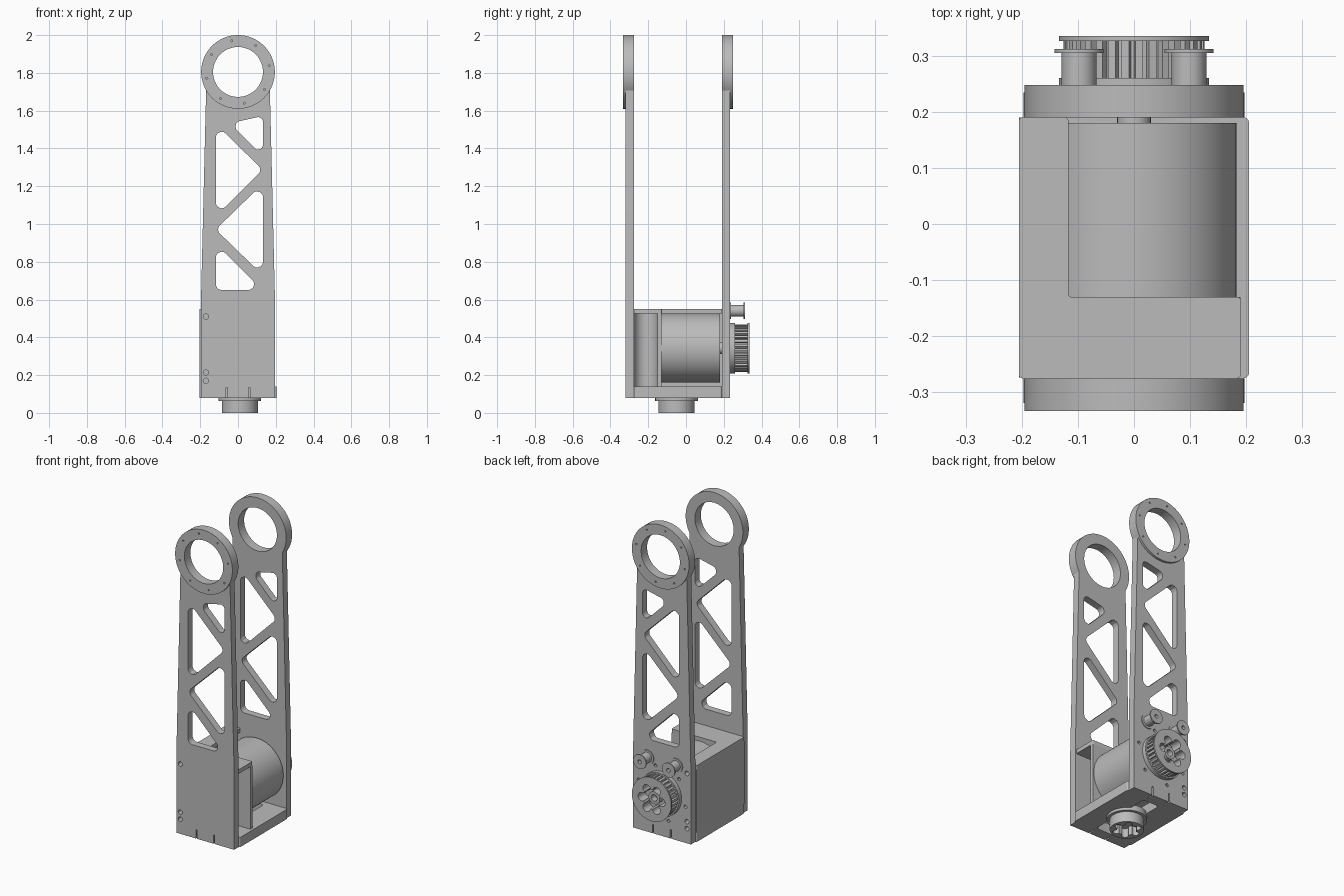
import bpy, bmesh
from math import sin, cos, pi, radians
from mathutils import Vector

old = bpy.data.objects.get("Cube")
if old:
    bpy.data.objects.remove(old, do_unlink=True)

metal = bpy.data.materials.new("plain grey metal")
metal.use_nodes = True
metal.diffuse_color = (0.5, 0.5, 0.5, 1)
metal.node_tree.nodes["Principled BSDF"].inputs["Base Color"].default_value = (0.5, 0.5, 0.5, 1)

PLACE = {"x": lambda a, b, t: (t, a, b),
         "y": lambda a, b, t: (a, t, b),
         "z": lambda a, b, t: (a, b, t)}


# ---- profile helpers: every profile is a list of 2D points ----
def circle(u, v, r, n=64):
    return [(u + r * cos(2 * pi * i / n), v + r * sin(2 * pi * i / n)) for i in range(n)]


def rect(u0, u1, v0, v1):
    return [(u0, v0), (u1, v0), (u1, v1), (u0, v1)]


def rounded(points, r, steps=7):
    out = []
    for i, p in enumerate(points):
        p = Vector(p)
        a = (Vector(points[i - 1]) - p).normalized()
        b = (Vector(points[(i + 1) % len(points)]) - p).normalized()
        half = a.angle(b) / 2
        centre = p + (a + b).normalized() * r / sin(half)
        reach = r * cos(half) / sin(half)
        start, end = p + a * reach - centre, p + b * reach - centre
        for k in range(steps + 1):
            out.append(tuple(centre + start.lerp(end, k / steps).normalized() * r))
    return out


def around(u, v, ring, r, count, n=16, turn=0.0):
    return [circle(u + ring * cos(turn + 2 * pi * i / count),
                   v + ring * sin(turn + 2 * pi * i / count), r, n) for i in range(count)]


# ---- solid helpers ----
def solid(name, axis, *layers):
    """Each layer is (profile, start, end) extruded along the axis."""
    bm = bmesh.new()
    for profile, lo, hi in layers:
        place = PLACE[axis]
        low = [bm.verts.new(place(a, b, lo)) for a, b in profile]
        high = [bm.verts.new(place(a, b, hi)) for a, b in profile]
        bm.faces.new(low)
        bm.faces.new(high[::-1])
        for i in range(len(low)):
            j = (i + 1) % len(low)
            bm.faces.new((low[i], high[i], high[j], low[j]))
    bmesh.ops.recalc_face_normals(bm, faces=bm.faces)
    mesh = bpy.data.meshes.new(name)
    bm.to_mesh(mesh)
    bm.free()
    mesh.materials.append(metal)
    obj = bpy.data.objects.new(name, mesh)
    bpy.context.collection.objects.link(obj)
    return obj


def combine(obj, tool, operation="DIFFERENCE"):
    """Bake a boolean and throw the tool away."""
    tool.hide_render = True
    mod = obj.modifiers.new("shape", "BOOLEAN")
    mod.operation, mod.solver, mod.object = operation, "EXACT", tool
    graph = bpy.context.evaluated_depsgraph_get()
    mesh = bpy.data.meshes.new_from_object(obj.evaluated_get(graph))
    obj.modifiers.clear()
    obj.data = mesh
    bpy.data.objects.remove(tool, do_unlink=True)


def cut(obj, axis, profiles, lo, hi):
    for profile in profiles:
        combine(obj, solid("cutter", axis, (profile, lo, hi)))


# ---- two tall side plates with ring heads and truss windows ----
RING_Z = 1.805
plate_shape = [(-0.197, 0.08), (0.197, 0.08), (0.197, 0.55), (0.168, 1.74), (-0.168, 1.74), (-0.197, 0.55)]
windows = [
    rounded([(-0.012, 1.54), (-0.012, 1.502), (0.132, 1.358), (0.132, 1.572)], 0.025),
    rounded([(-0.117, 1.53), (-0.117, 1.04), (0.13, 1.287)], 0.03),
    rounded([(0.132, 1.214), (0.132, 0.728), (-0.118, 0.971)], 0.03),
    rounded([(-0.117, 0.896), (-0.117, 0.651), (0.128, 0.651)], 0.03),
]
screw_holes = [circle(-0.17, z, 0.014, 16) for z in (0.17, 0.214, 0.51)]
slots = [rect(x - 0.004, x + 0.004, 0.07, 0.135) for x in (-0.06, 0.06)]


def side_plate(name, inner, out):
    plate = solid(name, "y", (plate_shape, inner, inner + out * 0.044))
    head = solid("head", "y", (circle(0, RING_Z, 0.195, 96), inner, inner + out * 0.058))
    combine(plate, head, "UNION")
    through = windows + screw_holes + slots + [circle(0, RING_Z, 0.132, 96)]
    cut(plate, "y", through, inner - 0.1, inner + 0.1)
    cut(plate, "y", around(0, RING_Z, 0.168, 0.005, 8, 8, 0.2), inner + out * 0.05, inner + out * 0.1)
    return plate


side_plate("front_plate", -0.275, -1)
back = side_plate("back_plate", 0.19, 1)
cut(back, "y", around(0, 0.343, 0.165, 0.01, 6, 12, 0.25), 0.1, 0.3)

# ---- motor case: floor, wall, notched lid and hollowed front block ----
floor = solid("case_floor", "z", (rounded(rect(-0.205, 0.205, -0.275, 0.19), 0.01), 0.08, 0.14))
cut(floor, "z", [rounded(rect(-0.045, 0.065, -0.25, 0.16), 0.02)], 0, 0.2)
solid("case_wall", "z", (rect(-0.205, -0.187, -0.274, 0.19), 0.14, 0.525))
lid = [(-0.205, -0.275), (0.19, -0.275), (0.19, -0.13), (-0.117, -0.13), (-0.117, 0.19), (-0.205, 0.19)]
solid("case_lid", "z", (rounded(lid, 0.006, 4), 0.525, 0.55))
hollow = [(-0.05 - 0.0625 * sin(pi * i / 24), -0.2125 + 0.0625 * cos(pi * i / 24)) for i in range(25)]
solid("case_front_block", "z",
      ([(-0.187, -0.275), (-0.187, -0.13), (0.19, -0.13), (0.19, -0.15)] + hollow, 0.14, 0.525))

# ---- motor ----
AXLE_Z = 0.343
solid("motor", "y",
      (circle(0, AXLE_Z, 0.183, 96), -0.13, 0.18),
      (circle(0, AXLE_Z, 0.03, 32), 0.18, 0.24))

# ---- toothed pulley with a lobed hollow face ----
teeth, count = [], 32
for i in range(count):
    for step, r in ((0.0, 0.112), (0.25, 0.112), (0.35, 0.126), (0.9, 0.126)):
        angle = 2 * pi * (i + step) / count
        teeth.append((r * cos(angle), AXLE_Z + r * sin(angle)))
pulley = solid("drive_pulley", "y", (teeth, 0.255, 0.328))
for lo, hi in ((0.233, 0.26), (0.326, 0.335)):
    combine(pulley, solid("flange", "y", (circle(0, AXLE_Z, 0.134), lo, hi)), "UNION")
cut(pulley, "y", [circle(0, AXLE_Z, 0.06, 48)] + around(0, AXLE_Z, 0.066, 0.026, 6, 24), 0.265, 0.4)
hub = solid("pulley_hub", "y", (circle(0, AXLE_Z, 0.038, 32), 0.255, 0.31))
cut(hub, "y", [circle(0, AXLE_Z, 0.02, 24)], 0.27, 0.4)

# ---- belt idlers ----
for side, x in (("right", -0.098), ("left", 0.098)):
    idler = solid(side + "_idler", "y", (circle(x, 0.54, 0.031, 32), 0.23, 0.309))
    for lo, hi in ((0.233, 0.239), (0.305, 0.312)):
        combine(idler, solid("rim", "y", (circle(x, 0.54, 0.044, 40), lo, hi)), "UNION")
    cut(idler, "y", [circle(x, 0.54, 0.012, 16)], 0.27, 0.4)

# ---- output coupling under the floor ----
CX, CY = 0.01, -0.05
coupling = solid("output_coupling", "z", (circle(CX, CY, 0.096), 0, 0.07))
combine(coupling, solid("flange", "z", (circle(CX, CY, 0.113), 0.064, 0.1)), "UNION")
cut(coupling, "z", [circle(CX, CY, 0.055, 48)] + around(CX, CY, 0.062, 0.02, 6, 24), -0.1, 0.055)

# ---- smooth the round faces, keep the edges sharp ----
for obj in bpy.context.collection.objects:
    if obj.type == "MESH" and metal.name in obj.data.materials:
        obj.data.shade_smooth()
        obj.data.set_sharp_from_angle(angle=radians(30))
